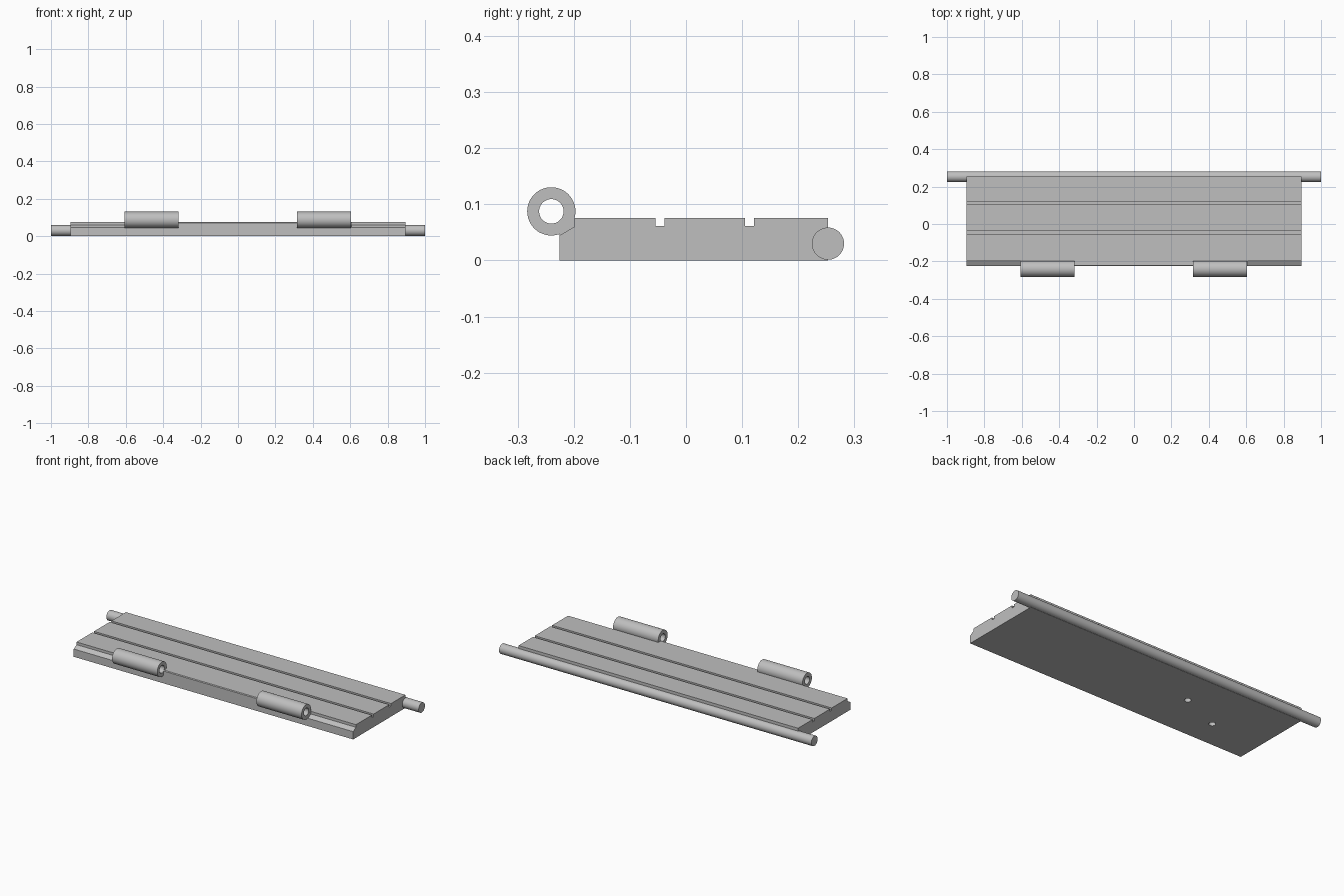
import bpy, bmesh
from math import cos, sin, pi

cube = bpy.data.objects.get("Cube")
if cube:
    bpy.data.objects.remove(cube, do_unlink=True)

grey = bpy.data.materials.new("plain grey")
grey.use_nodes = True
grey.diffuse_color = (0.52, 0.52, 0.52, 1)
grey.node_tree.nodes["Principled BSDF"].inputs["Base Color"].default_value = grey.diffuse_color


def finish(name, bm, smooth=False):
    """Turn a bmesh into a grey object."""
    bmesh.ops.recalc_face_normals(bm, faces=bm.faces)
    mesh = bpy.data.meshes.new(name)
    bm.to_mesh(mesh)
    bm.free()
    mesh.materials.append(grey)
    obj = bpy.data.objects.new(name, mesh)
    bpy.context.collection.objects.link(obj)
    if smooth:
        bpy.ops.object.select_all(action="DESELECT")
        obj.select_set(True)
        bpy.context.view_layer.objects.active = obj
        bpy.ops.object.shade_smooth_by_angle()
    return obj


def extrude_x(name, profile, x0, x1, smooth=False):
    """Extrude a closed (y, z) profile along x."""
    bm = bmesh.new()
    face = bm.faces.new([bm.verts.new((x0, y, z)) for y, z in profile])
    new = bmesh.ops.extrude_face_region(bm, geom=[face])["geom"]
    moved = [v for v in new if isinstance(v, bmesh.types.BMVert)]
    bmesh.ops.translate(bm, verts=moved, vec=(x1 - x0, 0, 0))
    return finish(name, bm, smooth)


def circle(y, z, r, n=48):
    return [(y + r * cos(2 * pi * i / n), z + r * sin(2 * pi * i / n)) for i in range(n)]


def tube_x(name, y, z, outer, inner, x0, x1):
    """Hollow round tube along x."""
    bm = bmesh.new()
    rings = [[bm.verts.new((x, a, b)) for a, b in circle(y, z, r)]
             for x, r in ((x0, outer), (x1, outer), (x1, inner), (x0, inner))]
    for k, ring in enumerate(rings):
        other = rings[(k + 1) % 4]
        for i in range(len(ring)):
            j = (i + 1) % len(ring)
            bm.faces.new((ring[i], ring[j], other[j], other[i]))
    return finish(name, bm, True)


# Plate with two grooves on top and a stepped front edge
TOP, FLOOR, FRONT, BACK = 0.0755, 0.061, -0.225, 0.253
profile = [(FRONT, 0), (FRONT, 0.045), (-0.199, 0.06), (-0.199, TOP)]
for y in (-0.054, 0.105):
    profile += [(y, TOP), (y, FLOOR), (y + 0.016, FLOOR), (y + 0.016, TOP)]
profile += [(BACK, TOP), (BACK, 0)]
plate = extrude_x("plate", profile, -0.895, 0.895)

# Two blind holes in the underside
for x, y in ((-0.32, 0.042), (-0.57, -0.063)):
    bm = bmesh.new()
    bmesh.ops.create_cone(bm, cap_ends=True, segments=32, radius1=0.018, radius2=0.018, depth=0.1)
    bmesh.ops.translate(bm, verts=bm.verts, vec=(x, y, 0))
    cutter = finish("hole_cutter", bm)
    cutter.hide_render = True
    cutter.hide_set(True)
    cut = plate.modifiers.new("hole", "BOOLEAN")
    cut.operation = "DIFFERENCE"
    cut.solver = "EXACT"
    cut.object = cutter

# Apply the holes and drop the cutters
graph = bpy.context.evaluated_depsgraph_get()
plate_mesh = bpy.data.meshes.new_from_object(plate.evaluated_get(graph))
plate.modifiers.clear()
plate.data = plate_mesh
for obj in [o for o in bpy.data.objects if o.name.startswith("hole_cutter")]:
    bpy.data.objects.remove(obj, do_unlink=True)

# Full-height front edge carrying the hinge knuckles
extrude_x("front_land", [(FRONT, 0.045), (-0.199, 0.06), (-0.199, TOP),
                         (-0.2216, TOP), (FRONT, 0.071)], -0.606, 0.606)

# Hinge knuckles
for name, x0, x1 in (("right_knuckle", -0.608, -0.319), ("left_knuckle", 0.316, 0.605)):
    tube_x(name, -0.24, 0.0875, 0.043, 0.0218, x0, x1)

# Rod along the back edge
extrude_x("back_rod", circle(BACK, 0.03, 0.0287), -1, 1, True)
